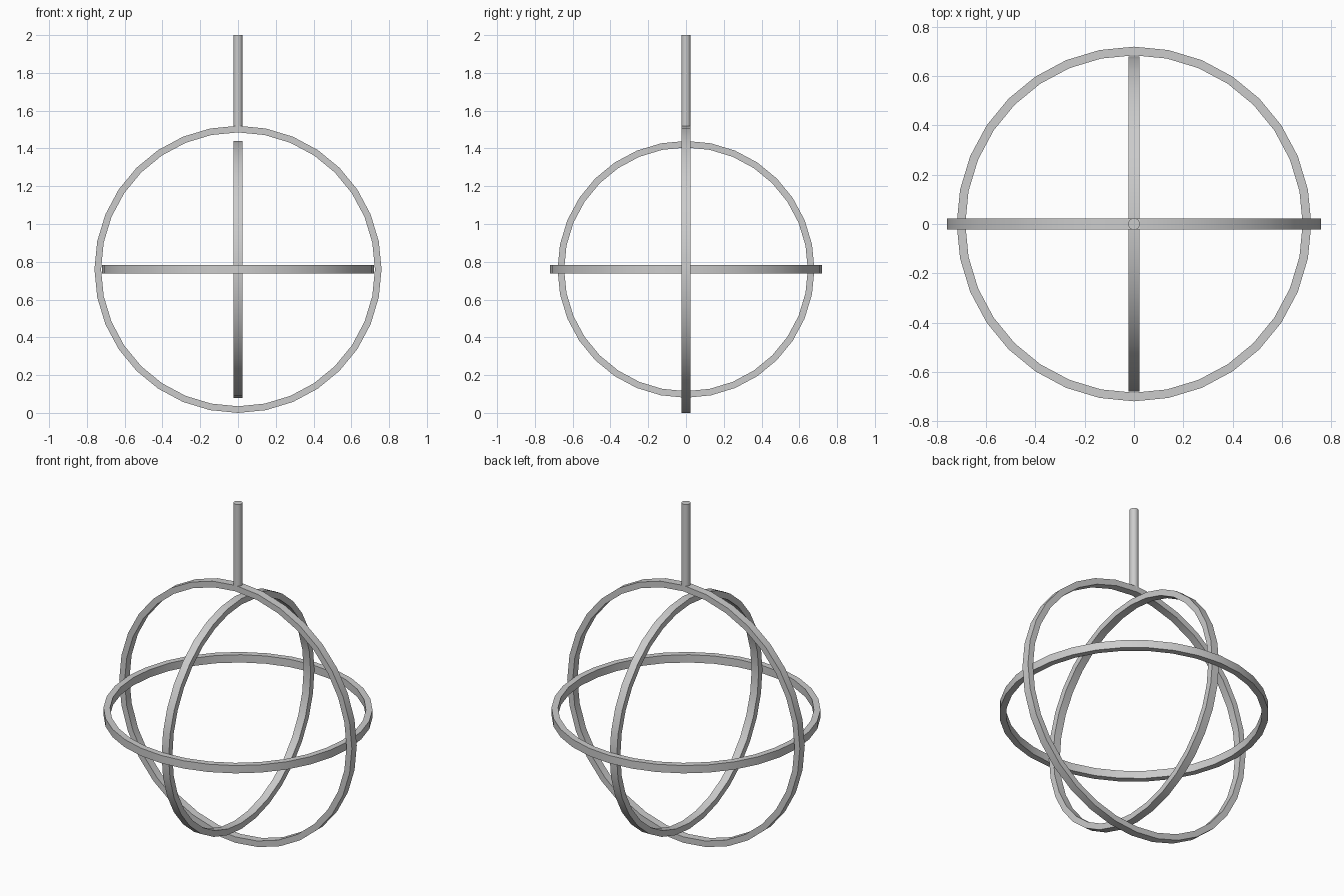
import bpy, bmesh, math
from mathutils import Matrix

if "Cube" in bpy.data.objects:
    bpy.data.objects.remove(bpy.data.objects["Cube"])

CENTRE_Z = 0.76
SEGMENTS = 32


def finish(bm, name):
    bmesh.ops.recalc_face_normals(bm, faces=bm.faces)
    mesh = bpy.data.meshes.new(name)
    bm.to_mesh(mesh)
    bm.free()
    obj = bpy.data.objects.new(name, mesh)
    bpy.context.collection.objects.link(obj)
    bpy.ops.object.select_all(action='DESELECT')
    obj.select_set(True)
    bpy.context.view_layer.objects.active = obj
    bpy.ops.object.shade_smooth_by_angle(angle=math.radians(30))
    return obj


def flat_ring(name, radius, axis=None, thickness=0.035, width=0.046):
    """Rectangular-section hoop, optionally turned 90 degrees about an axis."""
    bm = bmesh.new()
    inner, h = radius - thickness, width / 2
    loops = []
    for i in range(SEGMENTS):
        a = 2 * math.pi * i / SEGMENTS
        loops.append([bm.verts.new((r * math.cos(a), r * math.sin(a), z))
                      for r, z in ((inner, -h), (radius, -h), (radius, h), (inner, h))])
    for i in range(SEGMENTS):
        a, b = loops[i], loops[(i + 1) % SEGMENTS]
        for j in range(4):
            k = (j + 1) % 4
            bm.faces.new((a[j], b[j], b[k], a[k]))
    turn = Matrix.Rotation(math.pi / 2, 4, axis) if axis else Matrix()
    bm.transform(Matrix.Translation((0, 0, CENTRE_Z)) @ turn)
    return finish(bm, name)


# Three nested hoops, each on its own plane
flat_ring("outer_ring", 0.76, 'X')
flat_ring("horizontal_ring", 0.72)
flat_ring("inner_ring", 0.68, 'Y')

# Hanging rod
bottom, top = 1.505, 2.0
bm = bmesh.new()
bmesh.ops.create_cone(bm, cap_ends=True, segments=SEGMENTS, radius1=0.024, radius2=0.024,
                      depth=top - bottom,
                      matrix=Matrix.Translation((0, 0, (top + bottom) / 2)))
finish(bm, "hanging_rod")
